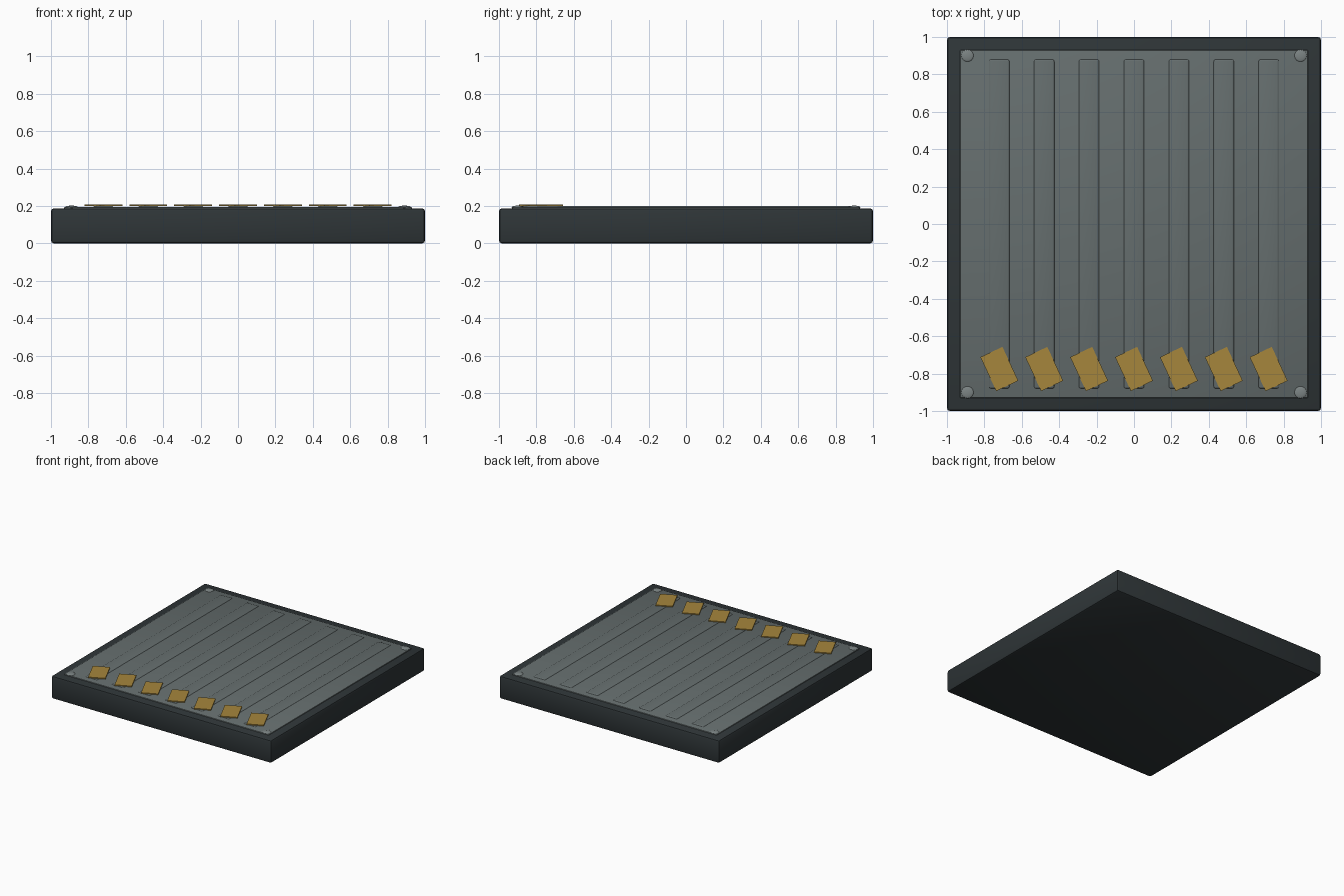
import bpy, math

if "Cube" in bpy.data.objects:
    bpy.data.objects.remove(bpy.data.objects["Cube"])


def material(name, rgb):
    m = bpy.data.materials.new(name)
    m.diffuse_color = (*rgb, 1)
    m.use_nodes = True
    m.node_tree.nodes["Principled BSDF"].inputs["Base Color"].default_value = m.diffuse_color
    return m


DARK = material("dark_frame", (0.028, 0.036, 0.039))
STEEL = material("steel_panel", (0.13, 0.155, 0.155))
BOLT = material("bolt_metal", (0.20, 0.23, 0.23))
YELLOW = material("hazard_yellow", (0.38, 0.24, 0.045))


def block(name, size, loc, mat, bevel=0.0, segments=2, turn=0.0):
    bpy.ops.mesh.primitive_cube_add(size=1, location=loc)
    ob = bpy.context.object
    ob.name = name
    ob.scale = size
    bpy.ops.object.transform_apply(location=False, rotation=False, scale=True)
    ob.rotation_euler.z = turn
    ob.data.materials.append(mat)
    if bevel:
        mod = ob.modifiers.new("bevel", 'BEVEL')
        mod.width = bevel
        mod.segments = segments
        bpy.ops.object.modifier_apply(modifier=mod.name)
        bpy.ops.object.shade_smooth_by_angle(angle=math.radians(35))
    return ob


# Slab and inset top panel
block("base_slab", (2, 2, 0.188), (0, 0, 0.094), DARK, 0.016)
block("top_panel", (1.86, 1.86, 0.03), (0, 0, 0.18), STEEL, 0.006)

# Raised ribs, each with a slanted hazard mark near the front
for i in range(7):
    x = (i - 3) * 0.24
    block(f"rib_{i + 1}", (0.11, 1.76, 0.024), (x, 0, 0.188), STEEL, 0.010, 3)
    block(f"hazard_mark_{i + 1}", (0.13, 0.20, 0.008), (x, -0.775, 0.203),
          YELLOW, turn=math.radians(25))

# Domed corner bolts
for sx in (-1, 1):
    for sy in (-1, 1):
        bpy.ops.mesh.primitive_uv_sphere_add(
            segments=16, ring_count=8, radius=0.033,
            location=(sx * 0.89, sy * 0.90, 0.194))
        bolt = bpy.context.object
        bolt.name = f"bolt_{'right' if sx > 0 else 'left'}_{'back' if sy > 0 else 'front'}"
        bolt.scale.z = 0.25
        bolt.data.materials.append(BOLT)
        bpy.ops.object.shade_smooth()
